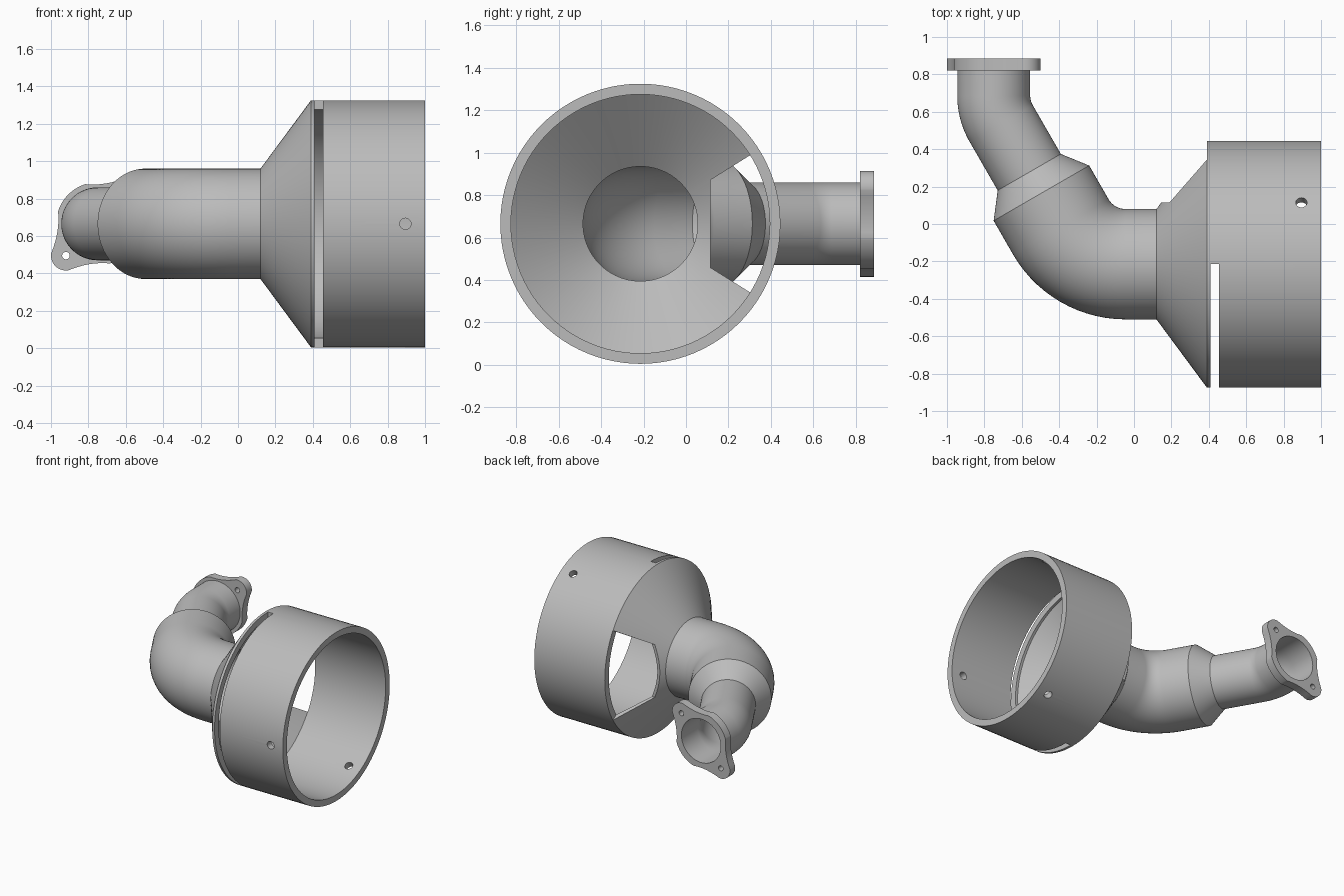
import bpy, bmesh
from math import sin, cos, tan, pi, radians, acos, atan2
from mathutils import Vector

if "Cube" in bpy.data.objects:
    bpy.data.objects.remove(bpy.data.objects["Cube"])

AXIS_Y, AXIS_Z = -0.215, 0.665     # main axis runs along x
SEG = 96

grey = bpy.data.materials.new("plain grey")
grey.use_nodes = True
grey.diffuse_color = (0.5, 0.5, 0.5, 1)
grey.node_tree.nodes["Principled BSDF"].inputs["Base Color"].default_value = (0.5, 0.5, 0.5, 1)


def finish(name, bm):
    bmesh.ops.recalc_face_normals(bm, faces=bm.faces)
    mesh = bpy.data.meshes.new(name)
    bm.to_mesh(mesh)
    bm.free()
    obj = bpy.data.objects.new(name, mesh)
    bpy.context.collection.objects.link(obj)
    mesh.materials.append(grey)
    return obj


def tube(name, stations):
    """Hollow closed sweep; each station is (x, y, heading, outer radius, inner radius)."""
    bm = bmesh.new()

    def ring(x, y, heading, r):
        side = Vector((-sin(heading), cos(heading), 0))
        up = Vector((0, 0, 1))
        c = Vector((x, y, AXIS_Z))
        return [bm.verts.new(c + r * (cos(a) * side + sin(a) * up))
                for a in (2 * pi * i / SEG for i in range(SEG))]

    loops = [ring(x, y, h, ro) for x, y, h, ro, ri in stations]
    loops += [ring(x, y, h, ri) for x, y, h, ro, ri in reversed(stations)]
    for a, b in zip(loops, loops[1:] + loops[:1]):
        for i in range(SEG):
            j = (i + 1) % SEG
            bm.faces.new((a[i], a[j], b[j], b[i]))
    return finish(name, bm)


def prism(name, points, depth):
    """Closed outline of 3D points extruded along a depth vector."""
    bm = bmesh.new()
    face = bm.faces.new([bm.verts.new(p) for p in points])
    new = bmesh.ops.extrude_face_region(bm, geom=[face])["geom"]
    bmesh.ops.translate(bm, vec=depth, verts=[v for v in new if isinstance(v, bmesh.types.BMVert)])
    return finish(name, bm)


def rod(name, start, depth, r, sides=32):
    """Cylinder from a start point along a depth vector."""
    start, depth = Vector(start), Vector(depth)
    turn = depth.to_track_quat("Z", "Y")
    pts = [start + turn @ Vector((r * cos(a), r * sin(a), 0))
           for a in (2 * pi * i / sides for i in range(sides))]
    return prism(name, pts, depth)


def cut(obj, cutters):
    bpy.context.view_layer.objects.active = obj
    for c in cutters:
        c.hide_render = True
        mod = obj.modifiers.new("cut", "BOOLEAN")
        mod.operation, mod.solver, mod.object = "DIFFERENCE", "EXACT", c
        bpy.ops.object.modifier_apply(modifier=mod.name)
        bpy.data.objects.remove(c)


def bend(cx, cy, radius, start, end, side, ro, ri, steps=14):
    """Stations round a bend; side is +1 for a left turn and -1 for a right turn."""
    out = []
    for i in range(steps + 1):
        h = start + (end - start) * i / steps
        out.append((cx + side * radius * sin(h), cy - side * radius * cos(h), h, ro, ri))
    return out


# Housing: wide cylinder with a cone towards the pipe
housing = tube("housing", [(1, AXIS_Y, pi, 0.66, 0.61),
                           (0.39, AXIS_Y, pi, 0.66, 0.61),
                           (0.12, AXIS_Y, pi, 0.295, 0.27)])

# Wedge window in the back of the cone, half-ring slot in the front, three screw holes
near, far = 0.33, 0.8
slope = tan(radians(32))
window = prism("window_cutter",
               [(0, AXIS_Y + d, AXIS_Z + s * d * slope)
                for d, s in ((near, -1), (far, -1), (far, 1), (near, 1))], (0.391, 0, 0))
slot = prism("slot_cutter", [(0.41, AXIS_Y, -1), (0.455, AXIS_Y, -1),
                             (0.455, AXIS_Y, 2), (0.41, AXIS_Y, 2)], (0, -1, 0))
holes = []
for deg in (60, 180, 300):
    d = Vector((0, cos(radians(deg)), sin(radians(deg))))
    holes.append(rod("hole_cutter", Vector((0.895, AXIS_Y, AXIS_Z)) + d * 0.5, d * 0.3, 0.03))
cut(housing, [window, slot] + holes)

# Pipe: wide elbow, reducer, narrow elbow
WIDE, NARROW = (0.295, 0.27), (0.195, 0.17)
slant = radians(120)
path = [(0.12, AXIS_Y, pi, *WIDE)]
path += bend(-0.045, AXIS_Y + 0.4, 0.4, pi, slant, -1, *WIDE)
path += [(-0.495, 0.165, slant, *WIDE), (-0.56, 0.277, slant, *NARROW)]
path += bend(-0.45, 0.687, 0.3, slant, pi / 2, -1, *NARROW)
path += [(-0.75, 0.82, pi / 2, *NARROW)]
pipe = tube("elbow_pipe", path)

# Flange: round plate with two opposite ears, slightly waisted between them
FX, R, EAR, REACH = -0.75, 0.222, 0.08, 0.24
tangent = acos((R - EAR) / REACH)


def arc(cx, cz, r, a0, a1, n=20):
    return [Vector((cx + r * cos(a0 + (a1 - a0) * i / n), cz + r * sin(a0 + (a1 - a0) * i / n)))
            for i in range(n + 1)]


def waist(p, q, n=8):
    mid = (p + q) / 2
    pull = mid - mid.normalized() * 0.03
    return [(1 - t) ** 2 * p + 2 * t * (1 - t) * pull + t * t * q
            for t in (i / n for i in range(1, n))]


outline = []
for ear in (pi / 4, 5 * pi / 4):
    tip = arc(REACH * cos(ear), REACH * sin(ear), EAR, ear - tangent, ear + tangent)
    rim = arc(0, 0, R, ear + tangent + 0.15, ear + pi - tangent - 0.15)
    nxt = ear + pi
    next_tip = Vector((REACH * cos(nxt) + EAR * cos(nxt - tangent),
                       REACH * sin(nxt) + EAR * sin(nxt - tangent)))
    outline += tip + waist(tip[-1], rim[0]) + rim + waist(rim[-1], next_tip)
flange = prism("flange", [(FX + p.x, 0.82, AXIS_Z + p.y) for p in outline], (0, 0.065, 0))
bores = [rod("bore_cutter", (FX, 0.7, AXIS_Z), (0, 0.3, 0), NARROW[1], SEG)]
for s in (-1, 1):
    bores.append(rod("bolt_cutter", (FX + s * 0.17, 0.7, AXIS_Z + s * 0.17), (0, 0.3, 0), 0.02))
cut(flange, bores)

# Smooth shading with sharp edges kept
bpy.ops.object.select_all(action="DESELECT")
for obj in (housing, pipe, flange):
    obj.select_set(True)
    bpy.context.view_layer.objects.active = obj
bpy.ops.object.shade_smooth_by_angle(angle=radians(25))
